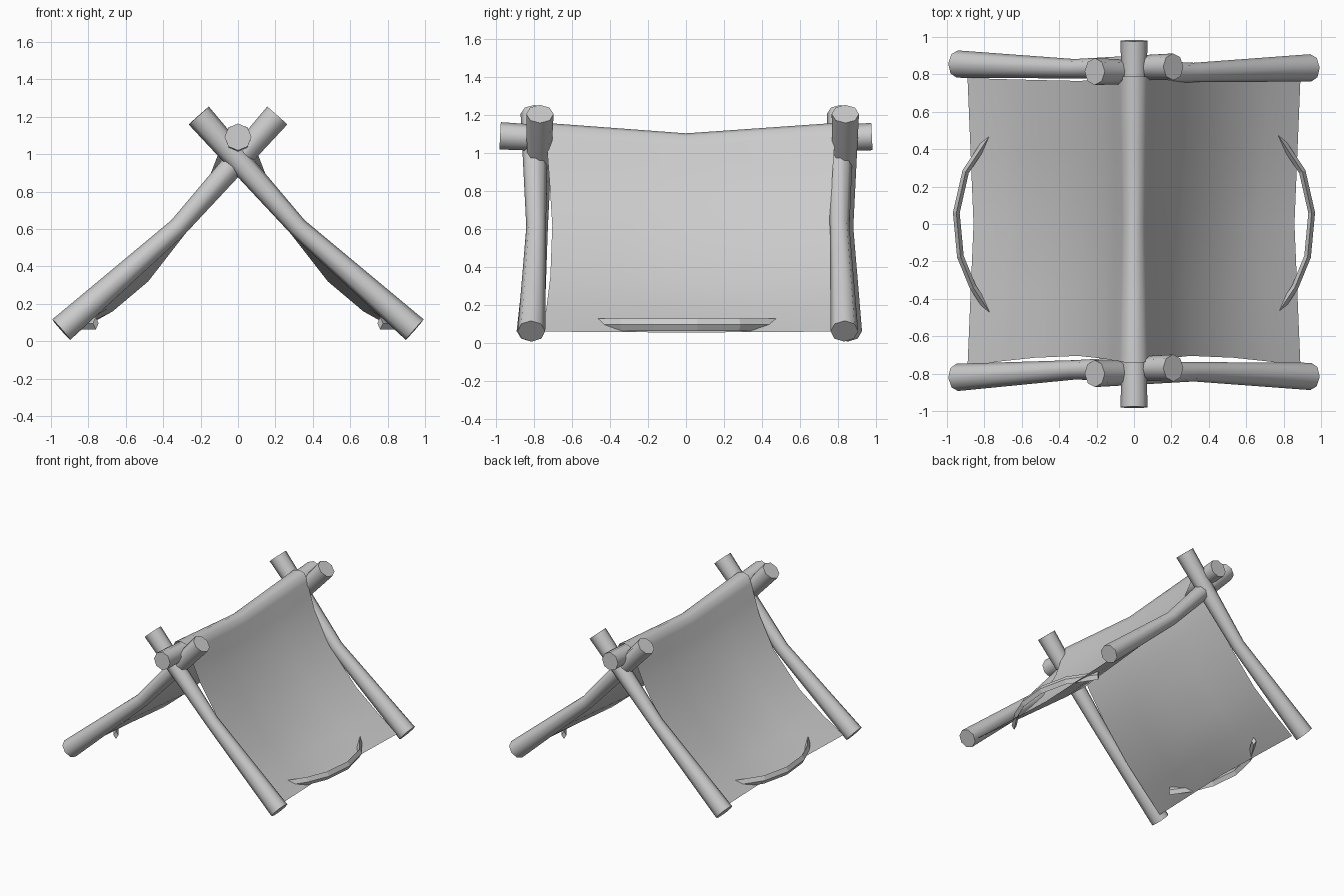
import bpy, bmesh, math
from mathutils import Vector

default = bpy.data.objects.get("Cube")
if default:
    bpy.data.objects.remove(default, do_unlink=True)

# One plain grey for the whole shelter
grey = bpy.data.materials.new("light grey")
grey.use_nodes = True
grey.diffuse_color = (0.6, 0.6, 0.6, 1)
grey.node_tree.nodes["Principled BSDF"].inputs["Base Color"].default_value = (0.6, 0.6, 0.6, 1)


def finish(name, bm, smooth=True):
    bmesh.ops.recalc_face_normals(bm, faces=bm.faces)
    mesh = bpy.data.meshes.new(name)
    bm.to_mesh(mesh)
    bm.free()
    mesh.materials.append(grey)
    obj = bpy.data.objects.new(name, mesh)
    bpy.context.collection.objects.link(obj)
    if smooth:
        bpy.ops.object.select_all(action="DESELECT")
        obj.select_set(True)
        bpy.context.view_layer.objects.active = obj
        bpy.ops.object.shade_smooth_by_angle(angle=math.radians(50))
    return obj


def tube(name, path, radii, sides=8, flat=1.0, smooth=True):
    """Sweep a regular section along a path; flat narrows it sideways."""
    bm = bmesh.new()
    pts = [Vector(p) for p in path]
    rings = []
    for i, p in enumerate(pts):
        along = (pts[min(i + 1, len(pts) - 1)] - pts[max(i - 1, 0)]).normalized()
        side = along.cross(Vector((0, 0, 1))).normalized()
        up = side.cross(along)
        ring = []
        for k in range(sides):
            a = math.tau * k / sides
            ring.append(bm.verts.new(p + radii[i] * (side * math.cos(a) * flat + up * math.sin(a))))
        rings.append(ring)
    for a, b in zip(rings, rings[1:]):
        for k in range(sides):
            n = (k + 1) % sides
            bm.faces.new((a[k], a[n], b[n], b[k]))
    bm.faces.new(rings[0])
    bm.faces.new(rings[-1])
    return finish(name, bm, smooth)


# Crossed poles: name, side, y at foot, bend and tip
poles = [("front_left_pole", 1, -0.815, -0.79, -0.80),
         ("front_right_pole", -1, -0.82, -0.78, -0.77),
         ("back_left_pole", 1, 0.835, 0.81, 0.815),
         ("back_right_pole", -1, 0.855, 0.83, 0.84)]
for name, s, foot, bend, tip in poles:
    tube(name, [(0.945 * s, foot, 0.062), (0.32 * s, bend, 0.61), (-0.21 * s, tip, 1.207)],
         [0.073, 0.052, 0.072])

# Sagging ridge pole
tube("ridge_pole", [(0, -0.98, 1.092), (0, 0, 1.04), (0, 0.98, 1.088)], [0.072, 0.055, 0.072])

# Draped cloth: half section at the ends and at the middle, as (x, z)
end_section = [(0, 1.16), (0.05, 1.145), (0.075, 1.09), (0.11, 0.99), (0.16, 0.86),
               (0.30, 0.62), (0.53, 0.35), (0.72, 0.19), (0.89, 0.06)]
mid_section = [(0, 1.105), (0.042, 1.09), (0.062, 1.04), (0.10, 0.93), (0.145, 0.83),
               (0.27, 0.59), (0.48, 0.32), (0.67, 0.16), (0.858, 0.055)]
front_edge = [-0.74, -0.74, -0.735, -0.73, -0.72, -0.705, -0.715, -0.735, -0.76]
back_edge = [0.79, 0.79, 0.785, 0.78, 0.77, 0.765, 0.77, 0.775, 0.78]
last = len(end_section) - 1

bm = bmesh.new()
rows = []
for t in [-1, -0.5, 0, 0.5, 1]:
    row = []
    for j in range(-last, last + 1):
        k = abs(j)
        e, m = Vector(end_section[k]), Vector(mid_section[k])
        x, z = m.lerp(e, abs(t))
        y = abs(t) * (front_edge[k] if t < 0 else back_edge[k])
        row.append(bm.verts.new((math.copysign(x, j), y, z)))
    rows.append(row)
for a, b in zip(rows, rows[1:]):
    for j in range(2 * last):
        bm.faces.new((a[j], a[j + 1], b[j + 1], b[j]))
cloth = finish("cloth_cover", bm)

# Bowed branches threaded through the lower hems
for name, s in (("left_hem_branch", 1), ("right_hem_branch", -1)):
    path = [(0.76, 0.49), (0.90, 0.28), (0.95, 0.06), (0.928, -0.175), (0.86, -0.34), (0.76, -0.49)]
    tube(name, [(s * x, y, 0.096) for x, y in path], [0.033] * len(path),
         sides=4, flat=0.55, smooth=False)
